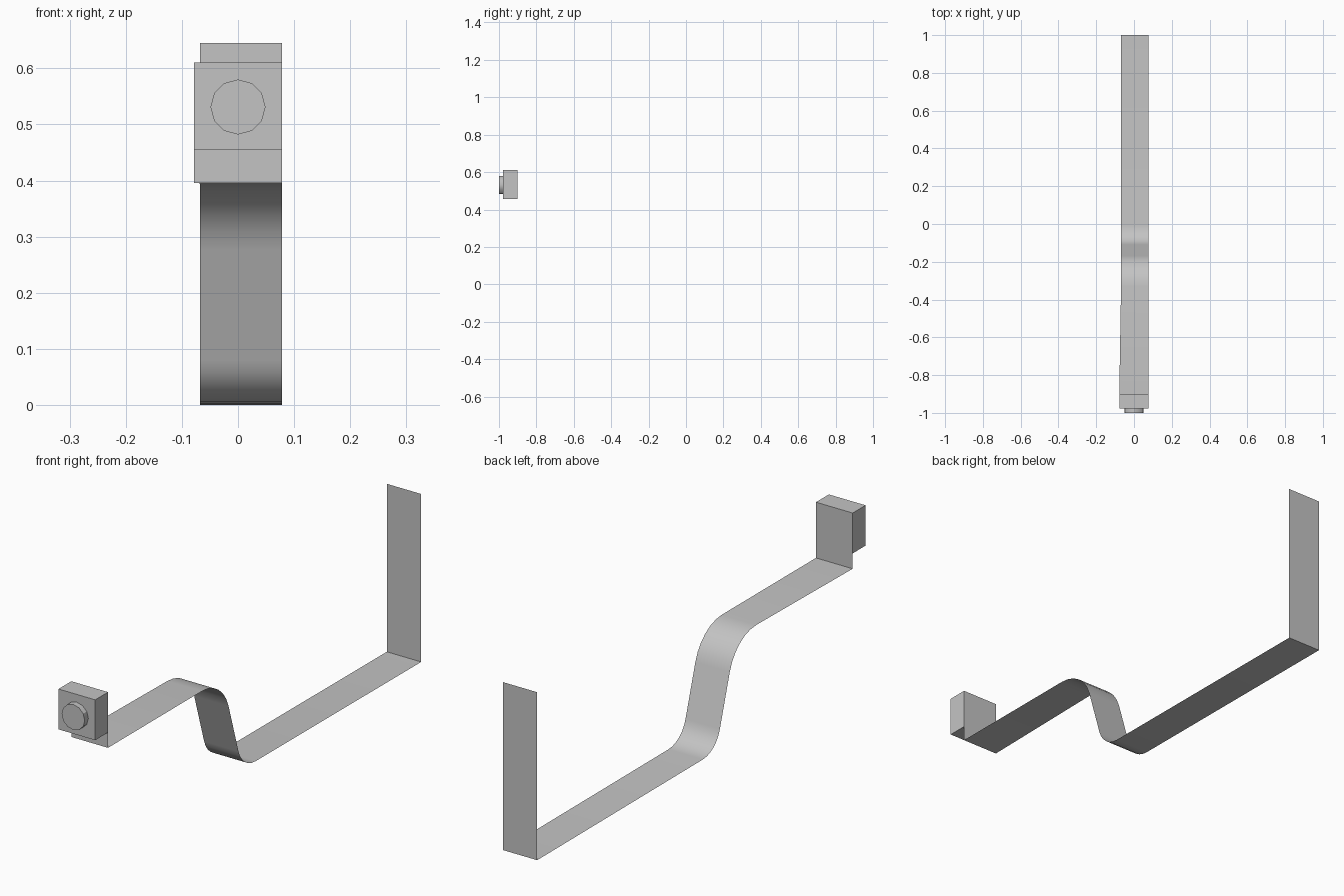
import bpy
import bmesh
import math
from mathutils import Vector, Matrix

cube = bpy.data.objects.get("Cube")
if cube:
    bpy.data.objects.remove(cube, do_unlink=True)

grey = bpy.data.materials.new("plain grey")
grey.use_nodes = True
grey.diffuse_color = (0.55, 0.55, 0.55, 1)
grey.node_tree.nodes["Principled BSDF"].inputs["Base Color"].default_value = (0.55, 0.55, 0.55, 1)

LEFT, RIGHT, RIGHT_FRONT = 0.078, -0.068, -0.078
FRONT_Y, FRONT_Z = -0.9, 0.396


def finish(name, bm):
    """Turn a bmesh into a shaded, coloured object."""
    mesh = bpy.data.meshes.new(name)
    bm.to_mesh(mesh)
    bm.free()
    mesh.materials.append(grey)
    obj = bpy.data.objects.new(name, mesh)
    bpy.context.collection.objects.link(obj)
    bpy.ops.object.select_all(action='DESELECT')
    obj.select_set(True)
    bpy.context.view_layer.objects.active = obj
    bpy.ops.object.shade_smooth_by_angle(angle=math.radians(30))
    return obj


def fillet(before, corner, after, length, steps):
    """Round one corner of the profile with a circular arc."""
    u, v = (before - corner).normalized(), (after - corner).normalized()
    half = u.angle(v) / 2
    radius = length * math.tan(half)
    mid = (u + v).normalized()
    centre = corner + mid * (length / math.cos(half))
    sweep = math.pi / 2 - half
    side = (u - mid * u.dot(mid)).normalized()
    angles = [sweep * (1 - 2 * i / steps) for i in range(steps + 1)]
    return [centre + radius * (side * math.sin(a) - mid * math.cos(a)) for a in angles]


def ribbon(name, path):
    """Sweep a thin sheet along (y, z) points, widening at the front."""
    bm = bmesh.new()
    rows = []
    for y, z in path:
        flare = min(max((-0.3 - y) / 0.6, 0), 1)
        right = RIGHT + (RIGHT_FRONT - RIGHT) * flare
        rows.append((bm.verts.new((right, y, z)), bm.verts.new((LEFT, y, z))))
    for a, b in zip(rows, rows[1:]):
        bm.faces.new((a[0], a[1], b[1], b[0]))
    return finish(name, bm)


# Bent strip with an S-shaped step and a tall upright at the back
front, upper, lower, back = [Vector(p) for p in
                             ((FRONT_Y, FRONT_Z), (-0.205, FRONT_Z), (-0.085, 0.003), (1, 0))]
ribbon("bent_strip", [front,
                      *fillet(front, upper, lower, 0.125, 6),
                      *fillet(upper, lower, back, 0.08, 6),
                      back, Vector((1, 0.645))])

# Thin mounting tab rising from the front end of the strip
ribbon("front_tab", [front, Vector((FRONT_Y, 0.61))])

# Square block fixed to the tab
bm = bmesh.new()
bmesh.ops.create_cube(bm, size=1, matrix=Matrix.Translation((0, -0.939, 0.5325))
                      @ Matrix.Diagonal((0.156, 0.078, 0.155, 1)))
finish("front_block", bm)

# Round button on the face of the block
bm = bmesh.new()
bmesh.ops.create_cone(bm, cap_ends=True, segments=12, radius1=0.049, radius2=0.049, depth=0.03,
                      matrix=Matrix.Translation((0, -0.985, 0.531))
                      @ Matrix.Rotation(math.pi / 2, 4, 'X'))
finish("round_button", bm)
